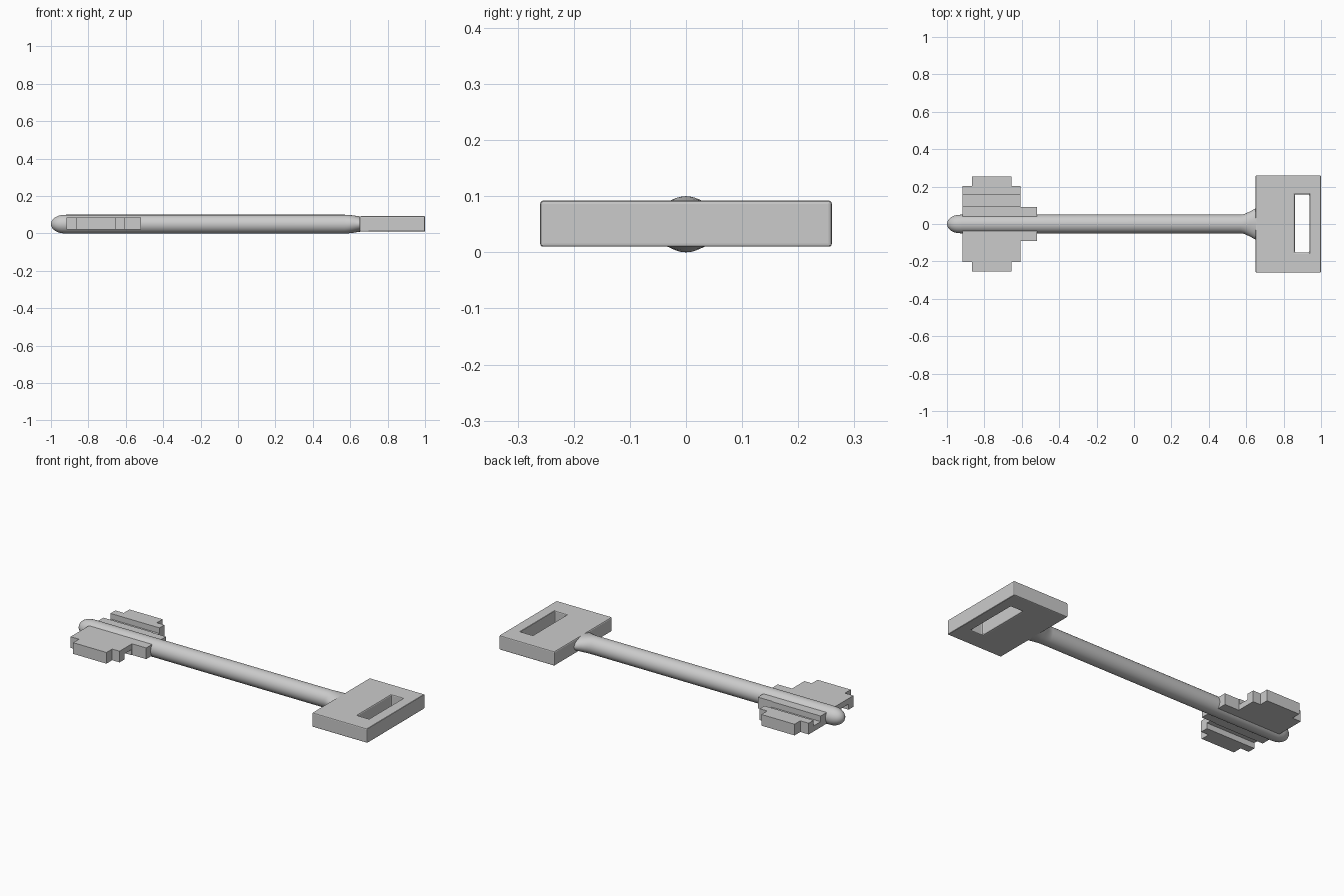
import bpy, bmesh, math
from mathutils import Matrix

if "Cube" in bpy.data.objects:
    bpy.data.objects.remove(bpy.data.objects["Cube"])

CZ = 0.05  # height of the shaft axis


def finish(name, bm):
    bmesh.ops.recalc_face_normals(bm, faces=bm.faces)
    mesh = bpy.data.meshes.new(name)
    bm.to_mesh(mesh)
    bm.free()
    obj = bpy.data.objects.new(name, mesh)
    bpy.context.collection.objects.link(obj)
    return obj


def prism(bm, outline, z0, z1):
    face = bm.faces.new([bm.verts.new((x, y, z0)) for x, y in outline])
    ext = bmesh.ops.extrude_face_region(bm, geom=[face])
    top = [v for v in ext["geom"] if isinstance(v, bmesh.types.BMVert)]
    bmesh.ops.translate(bm, verts=top, vec=(0, 0, z1 - z0))


# Shaft: rounded tip, round bar, flattened flare (x, half width, half height)
def make_shaft(n=40):
    rings = [(-0.998, .012, .012), (-0.99, .026, .026), (-0.978, .036, .036),
             (-0.962, .044, .044), (-0.945, .0485, .0485), (-0.92, .05, .05),
             (0.57, .05, .05), (0.59, .053, .0495), (0.62, .067, .046),
             (0.65, .083, .041), (0.665, .083, .04)]
    bm = bmesh.new()
    loops = []
    for x, ry, rz in rings:
        loops.append([bm.verts.new((x, ry * math.cos(2 * math.pi * i / n),
                                    CZ + rz * math.sin(2 * math.pi * i / n)))
                      for i in range(n)])
    for a, b in zip(loops, loops[1:]):
        for i in range(n):
            j = (i + 1) % n
            bm.faces.new((a[i], a[j], b[j], b[i]))
    tip = bm.verts.new((-1, 0, CZ))
    for i in range(n):
        bm.faces.new((tip, loops[0][(i + 1) % n], loops[0][i]))
    bm.faces.new(loops[-1])
    obj = finish("shaft", bm)
    bpy.context.view_layer.objects.active = obj
    obj.select_set(True)
    bpy.ops.object.shade_smooth_by_angle(angle=math.radians(35))
    obj.select_set(False)


# Handle: slab with a rectangular slot and softened edges
def make_handle():
    def rect(x0, x1, y0, y1):
        return [(x0, y0), (x1, y0), (x1, y1), (x0, y1)]
    outer = rect(0.65, 1.0, -0.26, 0.26)
    inner = rect(0.86, 0.937, -0.152, 0.158)
    bm = bmesh.new()
    o, i = [[[bm.verts.new((x, y, z)) for x, y in r] for z in (0.01, 0.092)]
            for r in (outer, inner)]
    for k in range(4):
        m = (k + 1) % 4
        for a, b in ((o[0], o[1]), (o[1], i[1]), (i[1], i[0]), (i[0], o[0])):
            bm.faces.new((a[k], a[m], b[m], b[k]))
    obj = finish("handle", bm)
    bev = obj.modifiers.new("soft_edges", "BEVEL")
    bev.width = 0.006
    bev.segments = 2


# Key bit: stepped plate with a lengthwise groove; the second is turned half round
def make_bit(name, turn):
    outline = [(-.918, 0), (-.518, 0), (-.518, .09), (-.608, .09), (-.608, .202),
               (-.655, .202), (-.655, .254), (-.865, .254), (-.865, .202), (-.918, .202)]
    groove = [(-1, .094), (-.5, .094), (-.5, .158), (-1, .158)]
    rot = (Matrix.Translation((0, 0, CZ)) @ Matrix.Rotation(turn, 4, 'X')
           @ Matrix.Translation((0, 0, -CZ)))
    objs = []
    for part, pts, z0, z1 in ((name, outline, .016, .08),
                              (name + "_groove_cutter", groove, .048, .12)):
        bm = bmesh.new()
        prism(bm, pts, z0, z1)
        bmesh.ops.transform(bm, matrix=rot, verts=bm.verts)
        objs.append(finish(part, bm))
    bit, cutter = objs
    cut = bit.modifiers.new("groove", "BOOLEAN")
    cut.operation = 'DIFFERENCE'
    cut.solver = 'EXACT'
    cut.object = cutter
    cutter.hide_render = True
    cutter.hide_set(True)


make_shaft()
make_handle()
make_bit("back_bit", 0)
make_bit("front_bit", math.pi)
